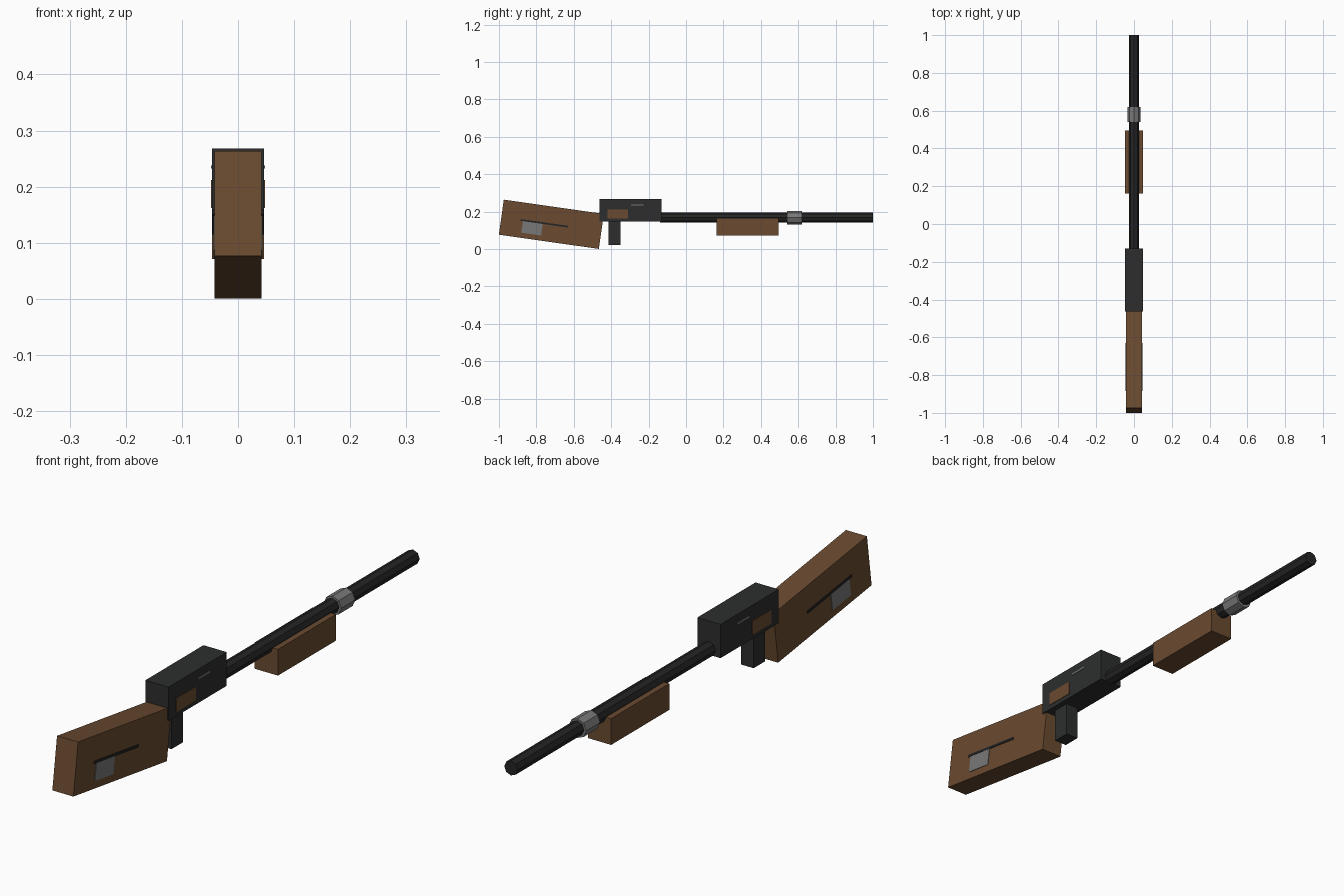
import bpy
import math
from mathutils import Matrix, Vector

if "Cube" in bpy.data.objects:
    bpy.data.objects.remove(bpy.data.objects["Cube"], do_unlink=True)


def make_material(name, rgb):
    mat = bpy.data.materials.new(name)
    mat.use_nodes = True
    colour = (*rgb, 1.0)
    mat.diffuse_color = colour
    bsdf = next(n for n in mat.node_tree.nodes if n.type == "BSDF_PRINCIPLED")
    bsdf.inputs["Base Color"].default_value = colour
    return mat


wood = make_material("brown wood", (0.145, 0.07, 0.03))
steel = make_material("dark steel", (0.026, 0.027, 0.027))
black = make_material("black steel", (0.018, 0.018, 0.019))
silver = make_material("grey metal", (0.19, 0.19, 0.19))


def box(name, size, centre, mat, frame=Matrix()):
    """Box with its size baked in, placed inside an optional tilted frame."""
    bpy.ops.mesh.primitive_cube_add(size=1)
    obj = bpy.context.object
    obj.name = name
    obj.data.transform(Matrix.Diagonal((*size, 1)))
    obj.matrix_world = frame @ Matrix.Translation(Vector(centre))
    obj.data.materials.append(mat)
    return obj


def tube(name, radius, y0, y1, z, mat):
    """Eight-sided bar lying along y."""
    bpy.ops.mesh.primitive_cylinder_add(
        vertices=8, radius=radius, depth=y1 - y0,
        location=(0, (y0 + y1) / 2, z), rotation=(math.pi / 2, 0, 0))
    obj = bpy.context.object
    obj.name = name
    obj.data.materials.append(mat)


def side_plates(name, half_width, thick, length, height, y, z, mat, frame=Matrix()):
    """Matching thin plates on both sides of a part."""
    for side, sign in (("left", 1), ("right", -1)):
        box(f"{name}_{side}", (thick, length, height),
            (sign * (half_width + thick / 2), y, z), mat, frame)


# Tilted stock with its side plates and grooves
stock_frame = Matrix.Translation((0, -0.72, 0.132)) @ Matrix.Rotation(math.radians(-8.1), 4, "X")
box("stock", (0.084, 0.54, 0.189), (0, 0, 0), wood, stock_frame)
side_plates("stock_plate", 0.042, 0.002, 0.107, 0.07, -0.099, -0.032, silver, stock_frame)
side_plates("stock_groove", 0.042, 0.003, 0.255, 0.009, -0.038, 0.0, black, stock_frame)

# Receiver with inlays, and the grip below it
box("receiver", (0.093, 0.332, 0.122), (0, -0.297, 0.207), steel)
side_plates("receiver_inlay", 0.0465, 0.002, 0.11, 0.05, -0.365, 0.187, wood)
side_plates("receiver_mark", 0.0465, 0.002, 0.068, 0.006, -0.26, 0.235, silver)
box("grip", (0.05, 0.065, 0.14), (0, -0.383, 0.09), steel)

# Barrel, collar and fore-end
tube("barrel", 0.0265, -0.14, 1.0, 0.168, black)
tube("barrel_collar", 0.035, 0.54, 0.62, 0.167, silver)
box("fore_end", (0.093, 0.332, 0.095), (0, 0.328, 0.1185), wood)
